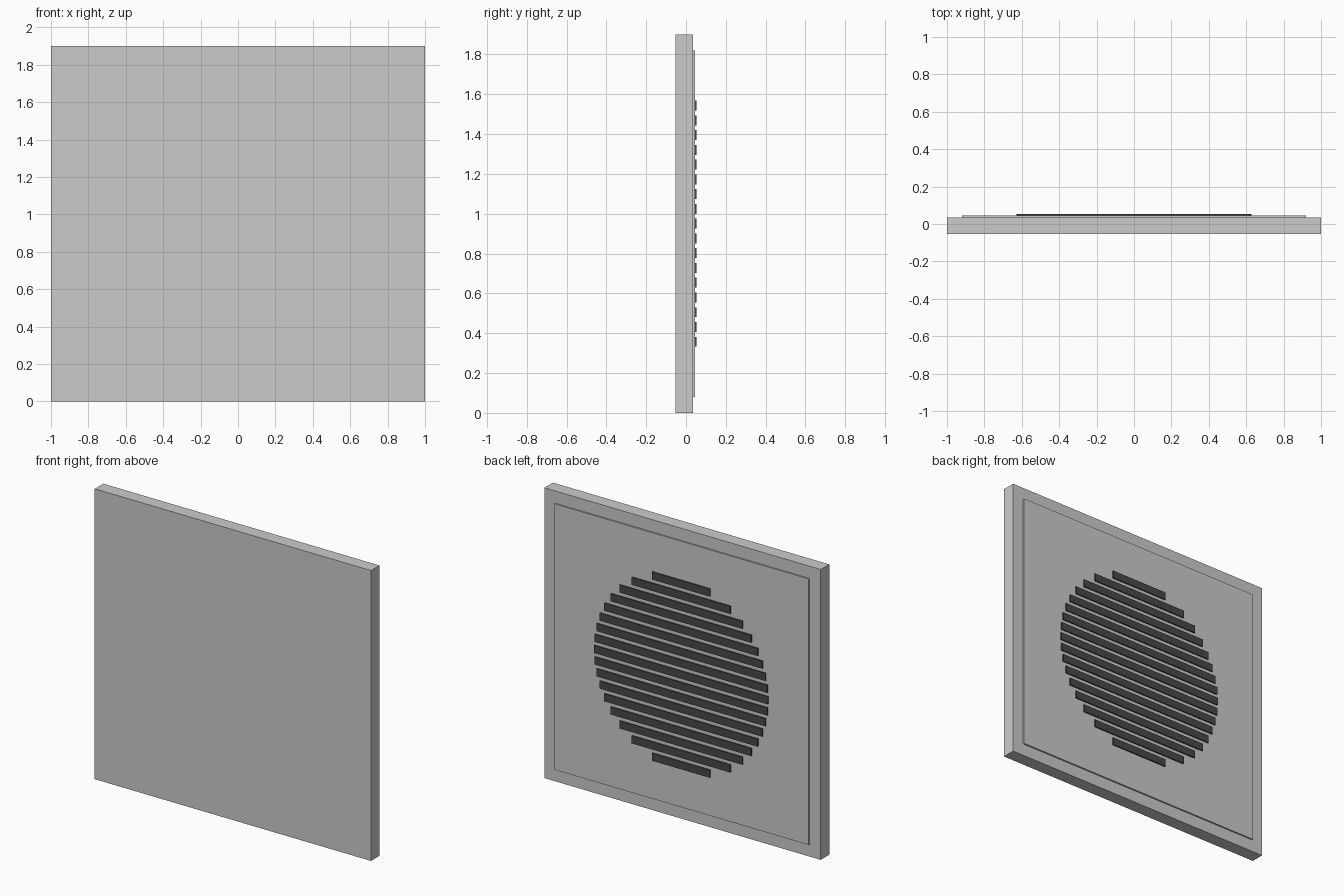
import bpy
import math

if "Cube" in bpy.data.objects:
    bpy.data.objects.remove(bpy.data.objects["Cube"])

dark = bpy.data.materials.new("dark_grey")
dark.diffuse_color = (0.06, 0.065, 0.07, 1)
dark.use_nodes = True
dark.node_tree.nodes["Principled BSDF"].inputs["Base Color"].default_value = dark.diffuse_color


def box(name, x, y, z, mat=None):
    """Box spanning the given (min, max) ranges."""
    spans = (x, y, z)
    bpy.ops.mesh.primitive_cube_add(size=1, location=[(a + b) / 2 for a, b in spans])
    ob = bpy.context.object
    ob.name = name
    ob.scale = [b - a for a, b in spans]
    bpy.ops.object.transform_apply(location=False, rotation=False, scale=True)
    if mat:
        ob.data.materials.append(mat)
    return ob


# Main slab and the slightly raised panel on its back
box("slab", (-1, 1), (-0.053, 0.035), (0, 1.9))
box("back_panel", (-0.92, 0.92), (0.03, 0.045), (0.08, 1.82))

# Horizontal grille slats, trimmed to a circular outline
COUNT, PITCH, HEIGHT, RADIUS, CENTRE = 17, 0.0741, 0.05, 0.629, 0.95
for i in range(COUNT):
    dz = (i - (COUNT - 1) / 2) * PITCH
    half = math.sqrt(RADIUS ** 2 - dz ** 2)
    z = CENTRE + dz
    box(f"grille_slat_{i + 1}", (-half, half), (0.042, 0.053),
        (z - HEIGHT / 2, z + HEIGHT / 2), dark)
